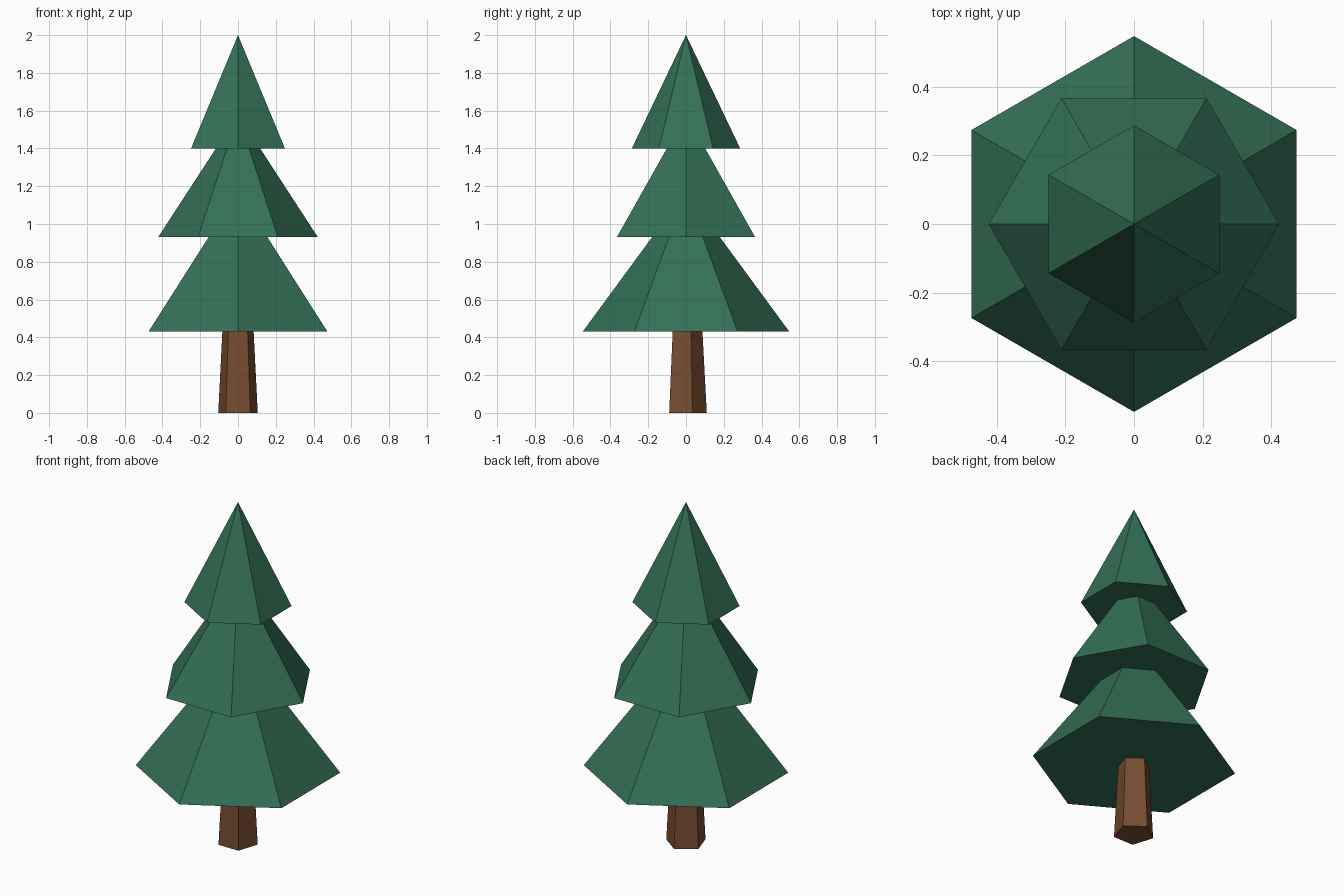
import bpy
import math

cube = bpy.data.objects.get("Cube")
if cube:
    bpy.data.objects.remove(cube, do_unlink=True)


def make_material(name, color):
    mat = bpy.data.materials.new(name)
    mat.use_nodes = True
    mat.diffuse_color = color
    mat.node_tree.nodes["Principled BSDF"].inputs["Base Color"].default_value = color
    return mat


def make_cone(name, sides, r_bottom, r_top, z_bottom, z_top, angle, mat):
    """Flat-shaded closed cone; angle is the direction of its first corner from +y."""
    bpy.ops.mesh.primitive_cone_add(
        vertices=sides, radius1=r_bottom, radius2=r_top,
        depth=z_top - z_bottom, location=(0, 0, (z_bottom + z_top) / 2),
        rotation=(0, 0, math.radians(angle)))
    obj = bpy.context.object
    obj.name = name
    obj.data.name = name
    obj.data.materials.append(mat)
    return obj


needle_green = make_material("needle green", (0.034, 0.16, 0.093, 1))
bark_brown = make_material("bark brown", (0.185, 0.073, 0.031, 1))

# Tapered five-sided trunk, ending just inside the lowest tier
make_cone("trunk", 5, 0.11, 0.086, 0, 0.45, 0, bark_brown)

# Six-sided foliage tiers, each turned against the one below
make_cone("lower_foliage", 6, 0.547, 0, 0.43, 1.175, 0, needle_green)
make_cone("middle_foliage", 6, 0.423, 0, 0.93, 1.58, 30, needle_green)
make_cone("upper_foliage", 6, 0.287, 0, 1.4, 2.0, 0, needle_green)
